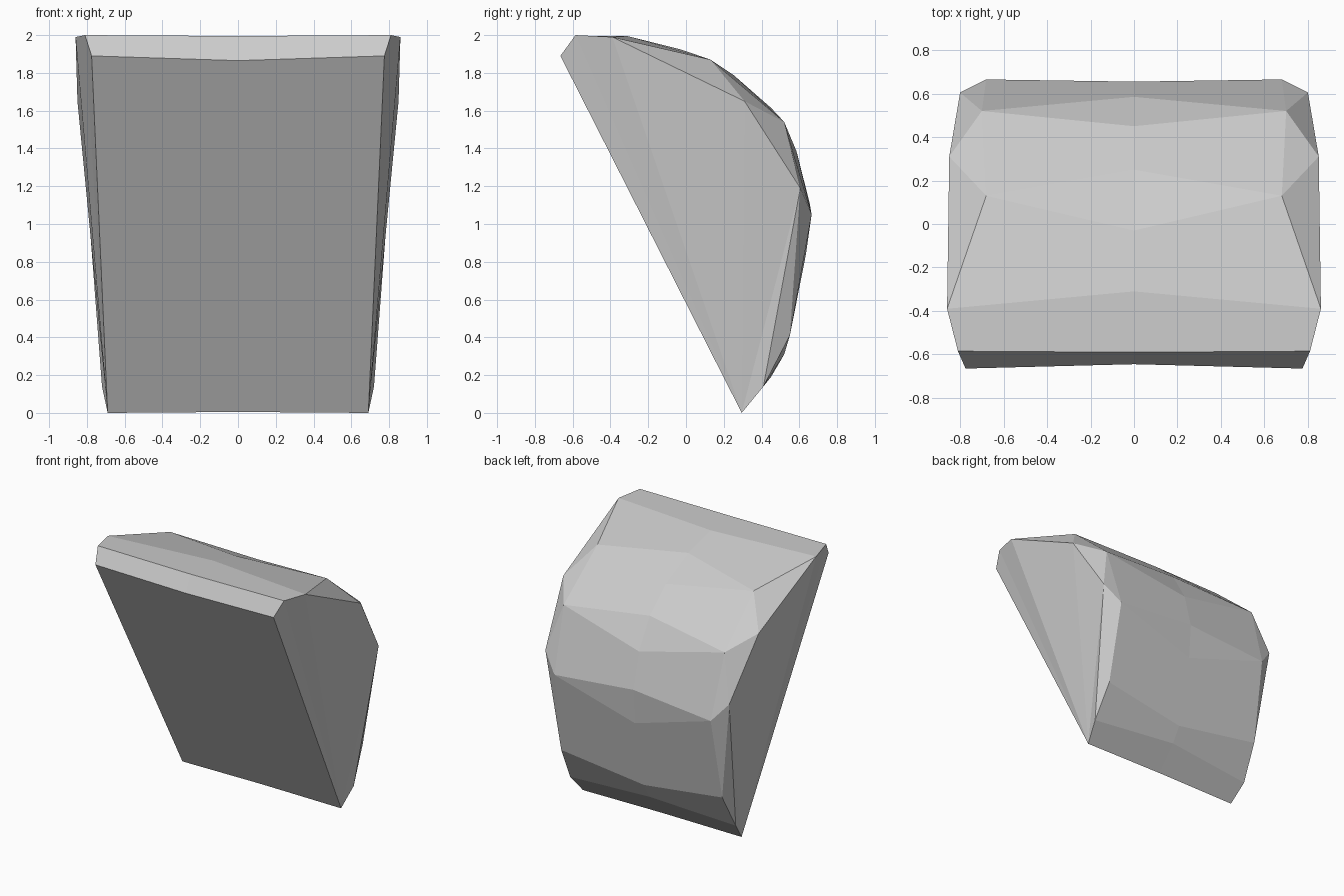
import bpy, bmesh

if "Cube" in bpy.data.objects:
    bpy.data.objects.remove(bpy.data.objects["Cube"])

# Ring around the cushion, bottom upward over the back to the front:
# right-hand corner (x, y, z), then its point(s) on the centre line (y, z)
ring = [
    ((0.69, 0.295, 0.0), [(0.295, 0.005)]),                 # bottom lip
    ((0.72, 0.41, 0.14), [(0.45, 0.19)]),
    ((0.70, 0.55, 0.41), [(0.52, 0.31)]),
    ((0.68, 0.665, 1.05), [(0.635, 0.84), (0.655, 1.11)]),  # rear bulge
    ((0.70, 0.52, 1.54), [(0.585, 1.385), (0.45, 1.615)]),
    ((0.68, 0.13, 1.87), [(0.25, 1.79), (-0.03, 1.925)]),
    ((0.86, -0.39, 1.99), [(-0.31, 1.995)]),                # top
    ((0.81, -0.585, 2.0), [(-0.59, 1.995)]),
    ((0.775, -0.665, 1.89), [(-0.645, 1.865)]),             # front lip
]
# Outer corners of the bevelled side
side_points = [(0.85, 0.31, 1.65), (0.80, 0.605, 1.19)]

grey = bpy.data.materials.new("mid grey")
grey.diffuse_color = (0.6, 0.6, 0.6, 1)
grey.use_nodes = True
grey.node_tree.nodes["Principled BSDF"].inputs["Base Color"].default_value = grey.diffuse_color

bm = bmesh.new()
corner = [bm.verts.new(c) for c, _ in ring]
centre = [[bm.verts.new((0, y, z)) for y, z in m] for _, m in ring]
upper, lower = [bm.verts.new(p) for p in side_points]

# Back, top and front panels
for i, c in enumerate(corner):
    j = (i + 1) % len(corner)
    if len(centre[i]) == 2:
        bm.faces.new((c, *centre[i]))
    bm.faces.new((c, centre[i][-1], centre[j][0], corner[j]))

# Side bevel facets
base, heel, low, bulge, shoulder, crown, top, rim, lip = corner
for tri in ((heel, low, lower), (low, bulge, lower), (bulge, shoulder, lower),
            (lower, shoulder, upper), (shoulder, crown, upper), (crown, top, upper)):
    bm.faces.new(tri)

# Side panel, fanned from the bottom corner
fan = [heel, lower, upper, top, rim, lip]
for a, b in zip(fan, fan[1:]):
    bm.faces.new((base, a, b))

# Mirrored left half
geom = bm.verts[:] + bm.edges[:] + bm.faces[:]
bmesh.ops.mirror(bm, geom=geom, axis='X', merge_dist=0.001)
bmesh.ops.remove_doubles(bm, verts=bm.verts[:], dist=0.001)
bmesh.ops.recalc_face_normals(bm, faces=bm.faces[:])

mesh = bpy.data.meshes.new("faceted_block")
bm.to_mesh(mesh)
bm.free()
mesh.materials.append(grey)
block = bpy.data.objects.new("faceted_block", mesh)
bpy.context.collection.objects.link(block)
